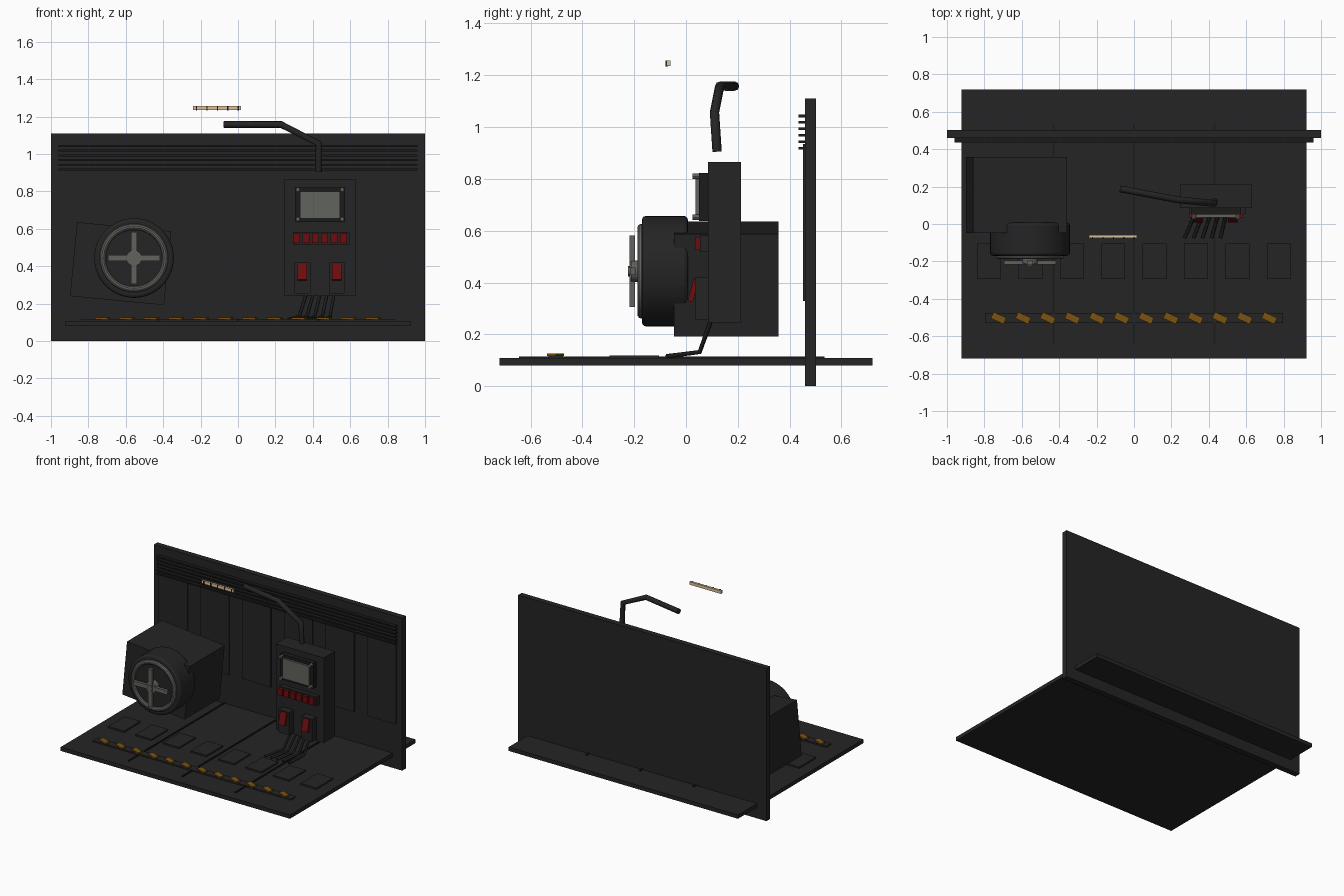
import bpy
import bmesh
import math
from mathutils import Vector

cube = bpy.data.objects.get("Cube")
if cube:
    bpy.data.objects.remove(cube, do_unlink=True)


def material(name, r, g, b):
    m = bpy.data.materials.new(name)
    m.use_nodes = True
    m.diffuse_color = (r, g, b, 1)
    m.node_tree.nodes["Principled BSDF"].inputs["Base Color"].default_value = (r, g, b, 1)
    return m


charcoal = material("charcoal", 0.018, 0.018, 0.018)
black = material("black", 0.011, 0.011, 0.011)
grey = material("metal grey", 0.12, 0.12, 0.11)
glass = material("screen grey", 0.12, 0.125, 0.11)
red = material("signal red", 0.15, 0.004, 0.005)
amber = material("amber", 0.2, 0.085, 0.006)
cream = material("cream", 0.72, 0.53, 0.32)


def box(name, x, y, z, mat, rot=(0, 0, 0)):
    """Box from (min, max) ranges, turned about its own centre."""
    ranges = (x, y, z)
    bpy.ops.mesh.primitive_cube_add(size=1, location=[(a + b) / 2 for a, b in ranges],
                                    rotation=[math.radians(r) for r in rot])
    ob = bpy.context.object
    ob.name = name
    ob.scale = [b - a for a, b in ranges]
    ob.data.materials.append(mat)
    return ob


def around(c, size):
    return (c - size / 2, c + size / 2)


def disc(name, x, z, radius, y, mat, sides=32, bevel=0):
    """Cylinder lying along y."""
    bpy.ops.mesh.primitive_cylinder_add(vertices=sides, radius=radius, depth=y[1] - y[0],
                                        location=(x, sum(y) / 2, z),
                                        rotation=(math.pi / 2, 0, 0))
    ob = bpy.context.object
    ob.name = name
    ob.data.materials.append(mat)
    if bevel:
        mod = ob.modifiers.new("rounded rim", "BEVEL")
        mod.width, mod.segments = bevel, 3
    bpy.ops.object.shade_smooth_by_angle()
    return ob


def tube(name, points, radius, mat):
    """Round tube following straight segments."""
    curve = bpy.data.curves.new(name, "CURVE")
    curve.dimensions = "3D"
    curve.bevel_depth = radius
    curve.bevel_resolution = 2
    curve.use_fill_caps = True
    spline = curve.splines.new("POLY")
    spline.points.add(len(points) - 1)
    for p, co in zip(spline.points, points):
        p.co = (*co, 1)
    curve.materials.append(mat)
    ob = bpy.data.objects.new(name, curve)
    bpy.context.collection.objects.link(ob)
    return ob


# Floor with seams, raised tiles and a hazard strip
box("floor", (-0.923, 0.923), (-0.72, 0.72), (0.08, 0.108), charcoal)
for x in (-0.43, 0, 0.43):
    box("floor_seam", around(x, 0.01), (-0.645, 0.535), (0.106, 0.115), black)
for i in range(8):
    box("floor_tile", around(-0.775 + 0.2214 * i, 0.128), (-0.295, -0.105), (0.106, 0.119), charcoal)
box("hazard_strip", (-0.797, 0.797), (-0.53, -0.475), (0.106, 0.118), charcoal)
for i in range(12):
    box("hazard_mark", around(-0.724 + 0.1316 * i, 0.075), around(-0.503, 0.037),
        (0.117, 0.127), amber, (0, 0, -25))

# Back wall with upright panels and horizontal slats
box("back_wall", (-1, 1), (0.46, 0.502), (0, 1.11), charcoal)
for i in range(6):
    box("wall_panel", around(-0.84 + 0.336 * i, 0.23), (0.452, 0.465), (0.328, 0.934), charcoal)
for i in range(6):
    box("wall_slat", (-0.96, 0.96), (0.435, 0.465), around(0.918 + 0.025 * i, 0.01), black)

# Tilted housing with a round drum and spoked wheel
DX, DZ = -0.556, 0.444
box("drum_housing", around(-0.628, 0.505), (-0.047, 0.357), around(0.414, 0.397),
    charcoal, (0, 5.5, 0))
disc("drum", DX, DZ, 0.213, (-0.17, 0.007), charcoal, 48, 0.015)
bpy.ops.mesh.primitive_torus_add(major_radius=0.167, minor_radius=0.016, major_segments=48,
                                 minor_segments=10, location=(DX, -0.172, DZ),
                                 rotation=(math.pi / 2, 0, 0))
bpy.context.object.name = "wheel_rim"
bpy.context.object.data.materials.append(grey)
bpy.ops.object.shade_smooth_by_angle()
box("wheel_spoke_upright", around(DX, 0.03), (-0.218, -0.196), around(DZ, 0.276), grey)
box("wheel_spoke_level", around(DX, 0.276), (-0.216, -0.194), around(DZ, 0.03), grey)
disc("wheel_hub", DX, DZ, 0.042, (-0.212, -0.168), grey)
disc("hub_cap", DX, DZ, 0.02, (-0.224, -0.21), grey, 16)

# Control console with its screen
box("console", (0.246, 0.631), (0.085, 0.212), (0.245, 0.865), charcoal)
box("screen_bezel", (0.305, 0.572), (0.05, 0.09), (0.638, 0.822), black)
box("screen", (0.332, 0.545), (0.036, 0.055), (0.655, 0.8), glass)
for x in (0.32, 0.557):
    for z in (0.652, 0.81):
        disc("bezel_bolt", x, z, 0.011, (0.026, 0.055), grey, 12)

# Row of push buttons and two rocker switches
box("button_panel", (0.293, 0.595), (0.054, 0.09), (0.517, 0.582), charcoal)
for i in range(6):
    box("push_button", around(0.312 + 0.0505 * i, 0.037), (0.034, 0.06), (0.525, 0.575), red)
for x in (0.344, 0.528):
    box("switch_plate", around(x, 0.085), (0.036, 0.09), (0.255, 0.42), charcoal)
    box("rocker_switch", around(x, 0.05), (0.018, 0.038), (0.325, 0.415), red, (-15, 0, 0))

# Cables fanning out from the console to the floor
for i in range(5):
    start, end = 0.365 + 0.037 * i, 0.27 + 0.048 * i
    bend = start + (end - start) * 0.4
    tube("cable", [(start, 0.095, 0.25), (bend, 0.053, 0.132), (end, -0.075, 0.115)], 0.009, black)

# Bent lamp arm and separate light bar
tube("lamp_arm", [(0.43, 0.12, 0.905), (0.43, 0.11, 1.057), (0.23, 0.13, 1.158),
                  (-0.075, 0.188, 1.158)], 0.018, charcoal)
box("light_bar", (-0.24, 0.015), (-0.075, -0.06), (1.235, 1.257), cream)
for i in range(5):
    box("light_divider", around(-0.222 + 0.056 * i, 0.007), (-0.079, -0.07), (1.234, 1.258), black)
